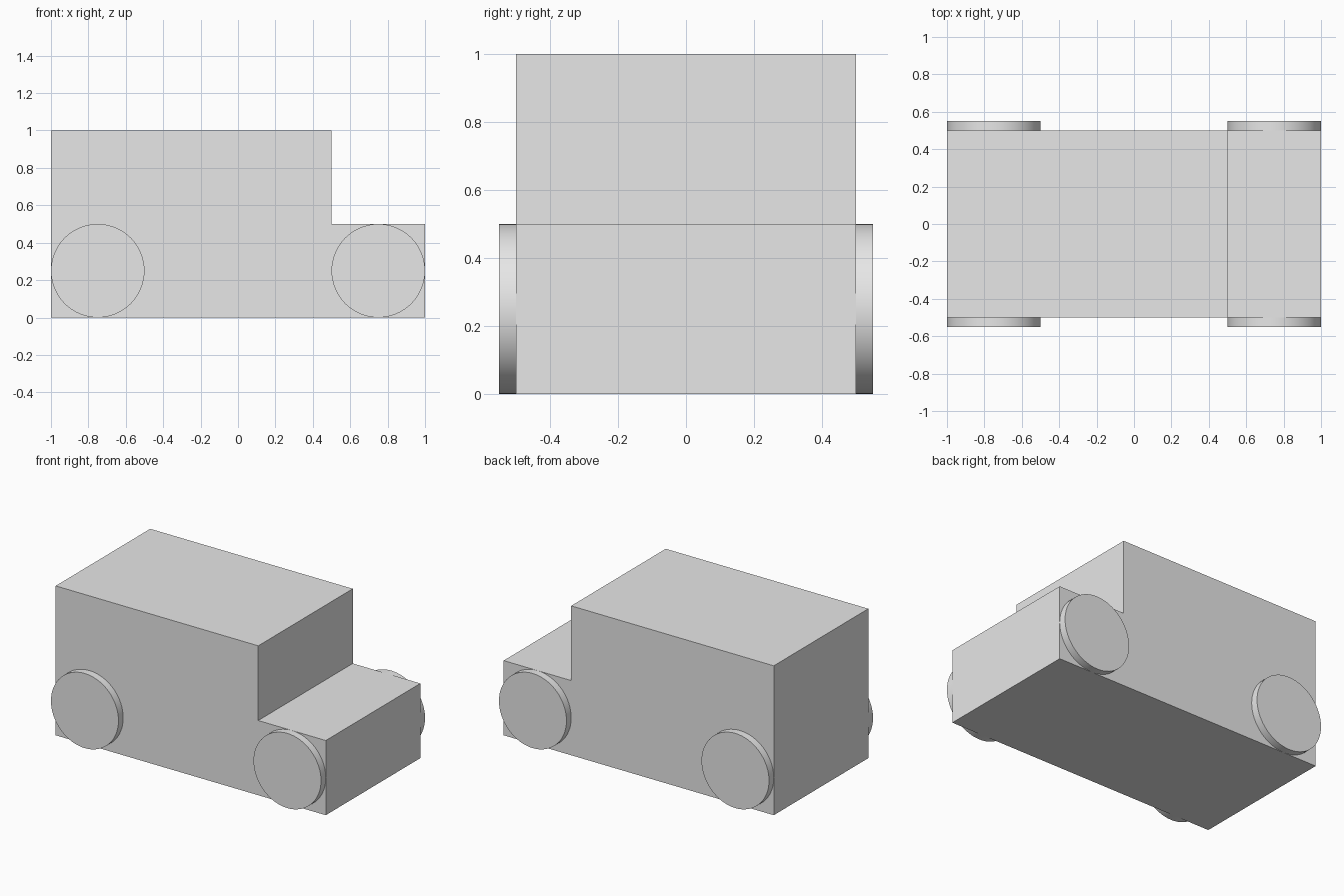
import bpy
import bmesh
import math

cube = bpy.data.objects.get("Cube")
if cube:
    bpy.data.objects.remove(cube, do_unlink=True)

grey = bpy.data.materials.new("plain grey")
grey.use_nodes = True
colour = (0.8, 0.8, 0.8, 1)
grey.diffuse_color = colour
grey.node_tree.nodes["Principled BSDF"].inputs["Base Color"].default_value = colour


def extruded_body(name, profile, half_width):
    """Extrude an x-z side profile across the width."""
    bm = bmesh.new()
    face = bm.faces.new([bm.verts.new((x, -half_width, z)) for x, z in profile])
    result = bmesh.ops.extrude_face_region(bm, geom=[face])
    verts = [g for g in result["geom"] if isinstance(g, bmesh.types.BMVert)]
    bmesh.ops.translate(bm, verts=verts, vec=(0, 2 * half_width, 0))
    bmesh.ops.recalc_face_normals(bm, faces=bm.faces)
    mesh = bpy.data.meshes.new(name)
    bm.to_mesh(mesh)
    bm.free()
    mesh.materials.append(grey)
    obj = bpy.data.objects.new(name, mesh)
    bpy.context.collection.objects.link(obj)


def wheel(name, x, y):
    bpy.ops.mesh.primitive_cylinder_add(
        vertices=64, radius=0.25, depth=0.1,
        location=(x, y, 0.25), rotation=(math.pi / 2, 0, 0))
    obj = bpy.context.object
    obj.name = name
    obj.data.materials.append(grey)
    bpy.ops.object.shade_smooth_by_angle(angle=math.radians(30))


# Body with tall cabin and low bonnet at +x
extruded_body("van_body",
              [(-1, 0), (1, 0), (1, 0.5), (0.5, 0.5), (0.5, 1), (-1, 1)], 0.5)

# Four wheels, half sunk into the body sides
for end, x in (("rear", -0.75), ("bonnet", 0.75)):
    for side, y in (("near", -0.5), ("far", 0.5)):
        wheel(f"{end}_{side}_wheel", x, y)
